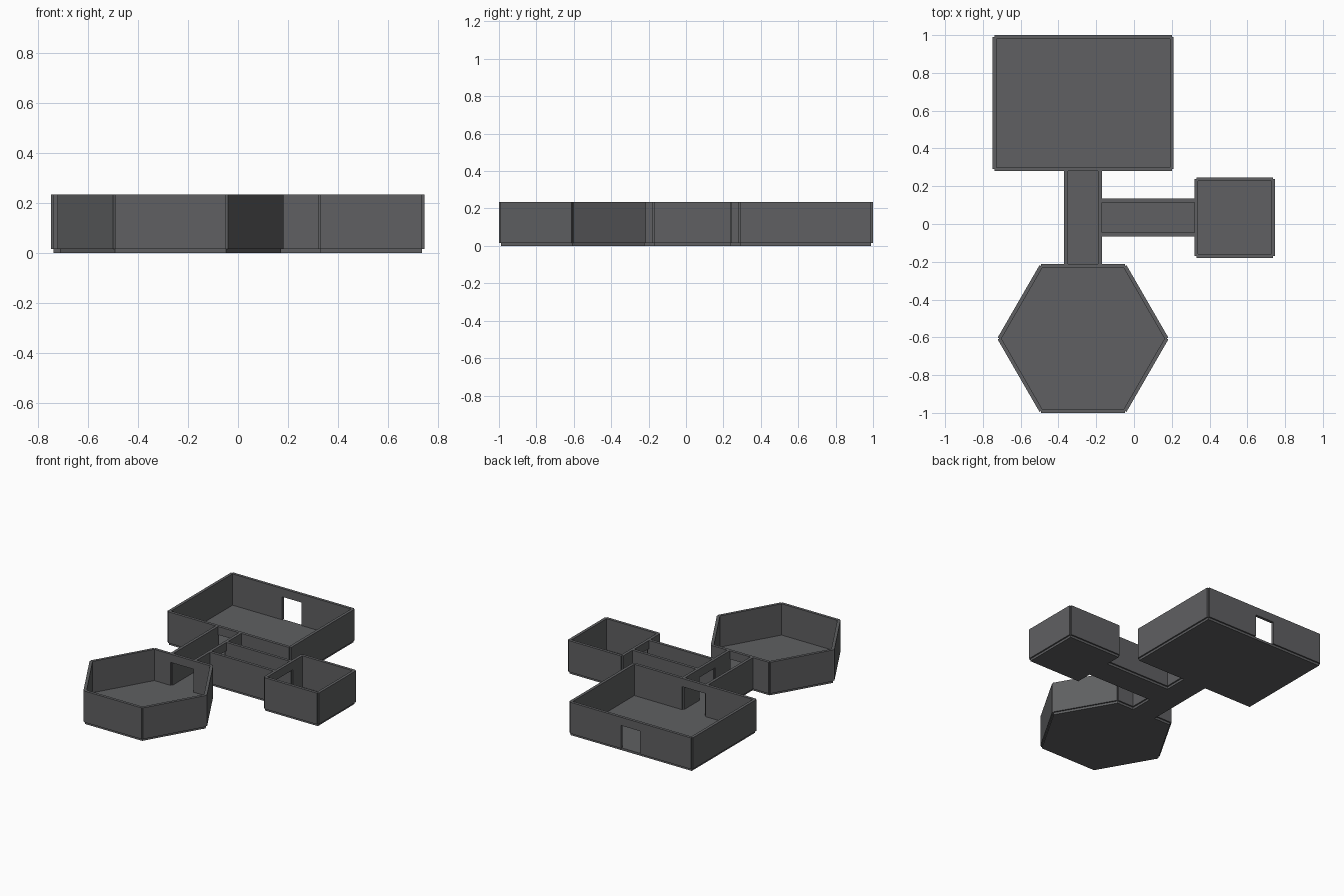
import bpy
import bmesh
import math
from mathutils import Vector

if "Cube" in bpy.data.objects:
    bpy.data.objects.remove(bpy.data.objects["Cube"])

FLOOR = 0.016      # slab thickness
TOP = 0.235        # top of the walls
DOOR_TOP = 0.177   # underside of the door lintels
THICK = 0.02       # wall thickness, centred on the slab edge

grey = bpy.data.materials.new("slate_grey")
grey.diffuse_color = (0.115, 0.117, 0.122, 1)
grey.use_nodes = True
grey.node_tree.nodes["Principled BSDF"].inputs["Base Color"].default_value = grey.diffuse_color


def prism(name, outline, offset):
    """Extrude a flat outline along an offset vector."""
    bm = bmesh.new()
    face = bm.faces.new([bm.verts.new(p) for p in outline])
    ext = bmesh.ops.extrude_face_region(bm, geom=[face])
    moved = [v for v in ext["geom"] if isinstance(v, bmesh.types.BMVert)]
    bmesh.ops.translate(bm, verts=moved, vec=offset)
    bmesh.ops.recalc_face_normals(bm, faces=bm.faces)
    mesh = bpy.data.meshes.new(name)
    bm.to_mesh(mesh)
    bm.free()
    mesh.materials.append(grey)
    obj = bpy.data.objects.new(name, mesh)
    bpy.context.collection.objects.link(obj)


def wall(name, a, b, door=None):
    """Upright wall from a to b; door = (centre, width) measured from a."""
    a, b = Vector((*a, 0)), Vector((*b, 0))
    length = (b - a).length
    along = (b - a).normalized()
    normal = Vector((along.y, -along.x, 0))
    profile = [(0, FLOOR)]
    if door:
        lo, hi = door[0] - door[1] / 2, door[0] + door[1] / 2
        profile += [(lo, FLOOR), (lo, DOOR_TOP), (hi, DOOR_TOP), (hi, FLOOR)]
    profile += [(length, FLOOR), (length, TOP), (0, TOP)]
    start = a - normal * THICK / 2
    prism(name, [start + along * s + Vector((0, 0, z)) for s, z in profile],
          normal * THICK)


def room(name, corners, doors, skip=()):
    """Floor slab with one wall per edge, counter-clockwise from corner 0."""
    prism(name + "_floor", [(x, y, 0) for x, y in corners], (0, 0, FLOOR))
    for i, a in enumerate(corners):
        if i not in skip:
            b = corners[(i + 1) % len(corners)]
            wall(f"{name}_wall_{i + 1}", a, b, doors.get(i))


def rect(x0, x1, y0, y1):
    return [(x0, y0), (x1, y0), (x1, y1), (x0, y1)]


HALL_X = (-0.36, -0.18)       # long corridor
PASSAGE_Y = (-0.056, 0.124)   # side corridor
MID_X, MID_Y, WIDE = -0.27, 0.034, 0.18

# Large room: inner door to the corridor, outer door at the back
room("large_room", rect(-0.738, 0.20, 0.29, 0.99),
     {0: (MID_X + 0.738, WIDE), 2: (0.20 - MID_X, 0.148)})

# Small room: door in its left wall
room("small_room", rect(0.33, 0.737, -0.17, 0.237), {3: (0.237 - MID_Y, WIDE)})

# Six-sided room: door in its back wall
R = 0.443
APOTHEM = R * math.cos(math.pi / 6)
HEX_Y = -0.99 + APOTHEM
hexagon = [(MID_X + R * math.cos(k * math.pi / 3),
            HEX_Y + R * math.sin(k * math.pi / 3)) for k in range(6)]
room("hexagon_room", hexagon, {1: (R / 2, WIDE)})

# Corridors, open at the ends where they meet a room wall
south = HEX_Y + APOTHEM
room("long_corridor", rect(*HALL_X, south, 0.29),
     {1: (MID_Y - south, WIDE)}, skip=(0, 2))
room("side_corridor", rect(HALL_X[1], 0.33, *PASSAGE_Y), {}, skip=(1, 3))
